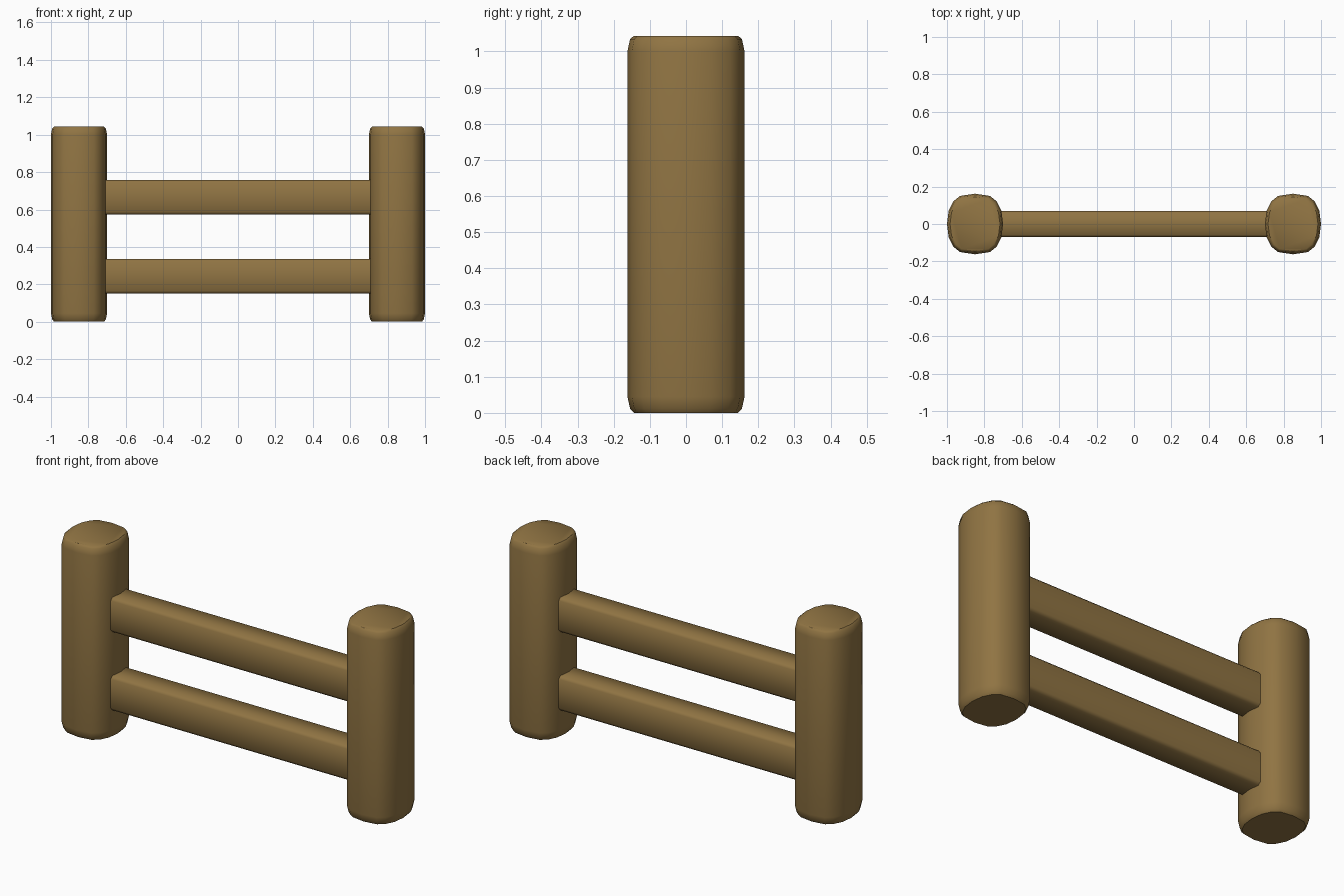
import bpy, bmesh

if "Cube" in bpy.data.objects:
    bpy.data.objects.remove(bpy.data.objects["Cube"])

wood = bpy.data.materials.new("brown wood")
wood.diffuse_color = (0.28, 0.175, 0.056, 1)
wood.use_nodes = True
wood.node_tree.nodes["Principled BSDF"].inputs["Base Color"].default_value = wood.diffuse_color


def mirror4(quarter):
    """Full counter-clockwise outline from the points of one quarter (from +u to +v)."""
    half = quarter + [(-u, v) for u, v in reversed(quarter) if u > 0]
    return half + [(-u, -v) for u, v in half[1:-1]] if quarter[0][1] == 0 \
        else half + [(-u, -v) for u, v in half]


def loft(name, rings, angle):
    """Skin closed rings of points and cap both ends."""
    bm = bmesh.new()
    loops = [[bm.verts.new(p) for p in ring] for ring in rings]
    n = len(loops[0])
    for a, b in zip(loops, loops[1:]):
        for i in range(n):
            j = (i + 1) % n
            bm.faces.new((a[i], a[j], b[j], b[i]))
    bm.faces.new(loops[0][::-1])
    bm.faces.new(loops[-1])
    bmesh.ops.recalc_face_normals(bm, faces=bm.faces)
    mesh = bpy.data.meshes.new(name)
    bm.to_mesh(mesh)
    bm.free()
    ob = bpy.data.objects.new(name, mesh)
    bpy.context.collection.objects.link(ob)
    mesh.materials.append(wood)
    bpy.ops.object.select_all(action='DESELECT')
    ob.select_set(True)
    bpy.context.view_layer.objects.active = ob
    bpy.ops.object.shade_smooth_by_angle(angle=angle)
    return ob


# Posts: rounded-square logs with softened ends
post = mirror4([(0.15, 0), (0.141, 0.07), (0.115, 0.122), (0.08, 0.15), (0, 0.162)])
levels = [(0.003, 0.89), (0.012, 0.955), (0.045, 1), (1.0, 1), (1.034, 0.955), (1.043, 0.89)]
levels[0] = (0.0, 0.89)
for side, x in (("left", -0.85), ("right", 0.85)):
    loft(side + "_post", [[(x + u * s, v * s, z) for u, v in post] for z, s in levels], 0.7)

# Rails: planks with narrow chamfers running between the posts
rail = mirror4([(0.07, 0.078), (0.058, 0.093)])
for name, z in (("lower_rail", 0.243), ("upper_rail", 0.665)):
    loft(name, [[(x, u, z + v) for u, v in rail] for x in (-0.97, 0.985)], 1.0)
